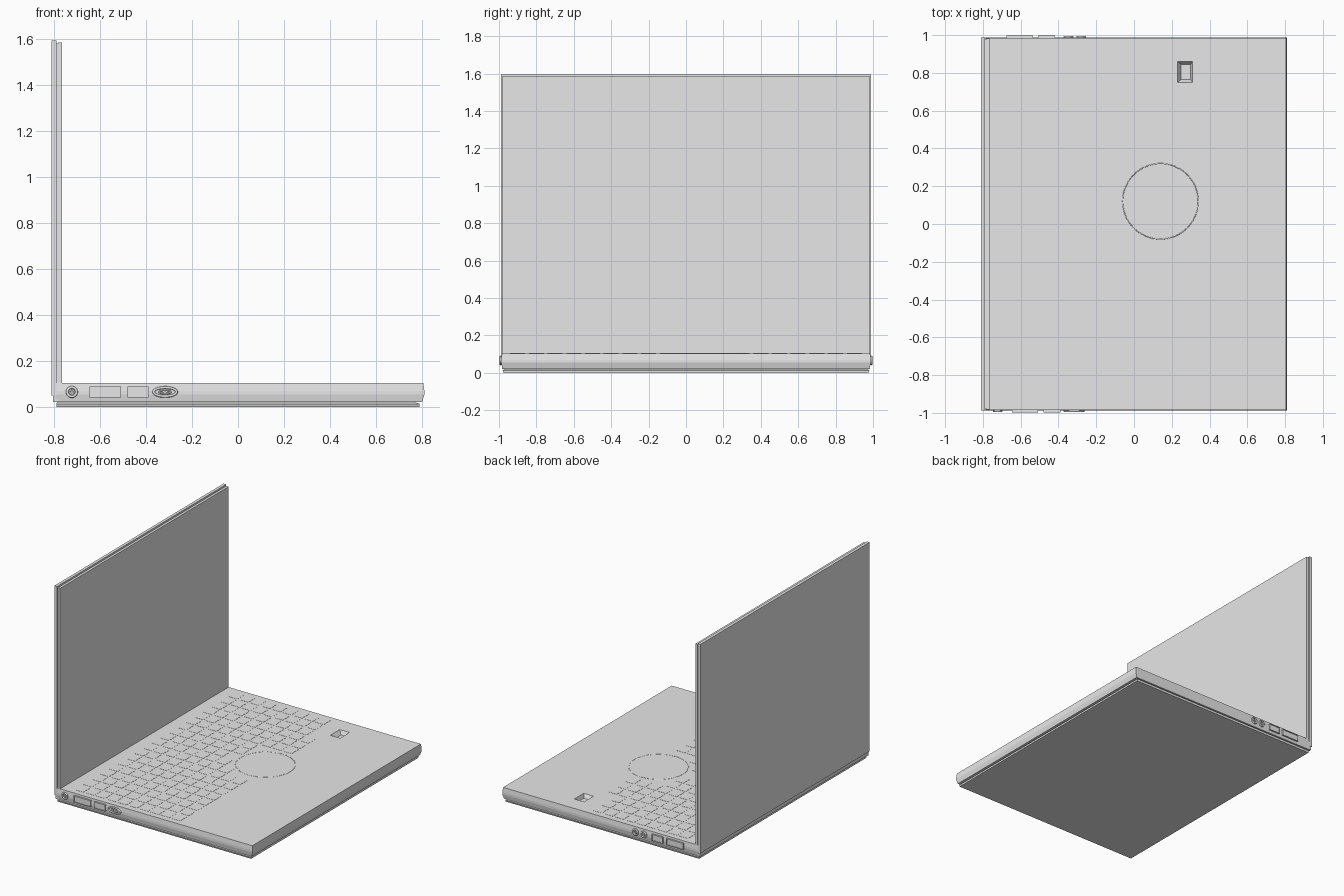
import bpy, bmesh, math
from mathutils import Matrix

if "Cube" in bpy.data.objects:
    bpy.data.objects.remove(bpy.data.objects["Cube"])

grey = bpy.data.materials.new("plain_grey")
grey.diffuse_color = (0.8, 0.8, 0.8, 1)
grey.use_nodes = True
grey.node_tree.nodes["Principled BSDF"].inputs["Base Color"].default_value = grey.diffuse_color


def finish(name, bm, smooth=False):
    bmesh.ops.recalc_face_normals(bm, faces=bm.faces)
    me = bpy.data.meshes.new(name)
    bm.to_mesh(me)
    bm.free()
    me.materials.append(grey)
    ob = bpy.data.objects.new(name, me)
    bpy.context.collection.objects.link(ob)
    if smooth:
        for p in me.polygons:
            p.use_smooth = True
    return ob


def loft(name, rings):
    """Stack of rectangles (x0, x1, half_y, z, y_centre), skinned and capped."""
    bm = bmesh.new()
    loops = []
    for x0, x1, h, z, yc in rings:
        loops.append([bm.verts.new((x, y + yc, z))
                      for x, y in ((x0, -h), (x1, -h), (x1, h), (x0, h))])
    for a, b in zip(loops, loops[1:]):
        for i in range(4):
            j = (i + 1) % 4
            bm.faces.new((a[i], a[j], b[j], b[i]))
    bm.faces.new(loops[0])
    bm.faces.new(loops[-1])
    return finish(name, bm)


def add_box(bm, x0, x1, y0, y1, z0, z1):
    m = Matrix.Translation(((x0 + x1) / 2, (y0 + y1) / 2, (z0 + z1) / 2))
    m = m @ Matrix.Diagonal((x1 - x0, y1 - y0, z1 - z0, 1))
    bmesh.ops.create_cube(bm, size=1, matrix=m)


def box(name, *dims):
    bm = bmesh.new()
    add_box(bm, *dims)
    return finish(name, bm)


def ring(name, centre, rx, ry, tube, rot=Matrix(), segs=40, sides=8):
    """Elliptical torus lying in its local xy plane."""
    bm = bmesh.new()
    m = Matrix.Translation(centre) @ rot
    grid = []
    for i in range(segs):
        a = 2 * math.pi * i / segs
        row = []
        for k in range(sides):
            b = 2 * math.pi * k / sides
            t = tube * math.cos(b)
            v = bm.verts.new(((rx + t) * math.cos(a), (ry + t) * math.sin(a),
                              tube * math.sin(b)))
            v.co = m @ v.co
            row.append(v)
        grid.append(row)
    for i in range(segs):
        for k in range(sides):
            n, l = (i + 1) % segs, (k + 1) % sides
            bm.faces.new((grid[i][k], grid[n][k], grid[n][l], grid[i][l]))
    return finish(name, bm, True)


# Base: foot plate and main body with slightly bulged sides
loft("bottom_plate", [(-0.79, 0.79, 0.975, 0.0, 0), (-0.79, 0.79, 0.98, 0.014, 0),
                      (-0.785, 0.76, 0.965, 0.025, 0)])
body = loft("base_body", [(-0.79, 0.80, 0.982, 0.022, 0), (-0.795, 0.81, 0.988, 0.055, 0),
                          (-0.795, 0.81, 0.988, 0.07, 0), (-0.79, 0.806, 0.984, 0.104, 0)])

# Small sloped recess in the palm rest
cutter = loft("recess_cutter", [(0.25, 0.30, 0.04, 0.075, 0.805),
                                (0.23, 0.31, 0.055, 0.104, 0.805),
                                (0.23, 0.31, 0.055, 0.13, 0.805)])
cutter.hide_render = True
cutter.hide_viewport = True
cut = body.modifiers.new("recess", 'BOOLEAN')
cut.object = cutter
cut.operation = 'DIFFERENCE'
cut.solver = 'EXACT'

# Nearly flush keys, leaving room for the round pad
PAD = (0.14, 0.12)
bm = bmesh.new()
for r in range(10):
    x = -0.64 + r * 0.088
    for c in range(19):
        y = -0.9 + c * 0.1
        if math.hypot(x - PAD[0], y - PAD[1]) > 0.26 and not (x > 0.1 and y > 0.7):
            add_box(bm, x - 0.034, x + 0.034, y - 0.04, y + 0.04, 0.1, 0.1052)
finish("keys", bm)
ring("round_pad_rim", (PAD[0], PAD[1], 0.1025), 0.2, 0.2, 0.003, segs=64)

# Lid: outer shell, groove core and screen panel
box("lid_shell", -0.81, -0.788, -0.988, 0.988, 0.05, 1.594)
box("lid_core", -0.79, -0.78, -0.978, 0.978, 0.06, 1.58)
box("screen_panel", -0.783, -0.765, -0.983, 0.983, 0.104, 1.585)
box("hinge_strip", -0.804, -0.78, -0.984, 0.984, 0.022, 0.06)

# Side ports
STAND = Matrix.Rotation(math.pi / 2, 4, 'X')
Z = 0.066


def round_port(name, x, side, rx, rz):
    y = side * 0.99
    ring(name + "_rim", (x, y, Z), rx, rz, 0.006, STAND)
    ring(name + "_inner", (x, y, Z), rx * 0.5, rz * 0.4, 0.004, STAND)


def slot_port(name, x, side, w):
    y0, y1 = sorted((side * 0.97, side * 0.994))
    box(name, x - w / 2, x + w / 2, y0, y1, Z - 0.023, Z + 0.023)
    bm = bmesh.new()                       # raised edge frame
    f0, f1 = sorted((side * 0.98, side * 0.998))
    h, t = 0.024, 0.004
    add_box(bm, x - w / 2, x + w / 2, f0, f1, Z + h - t, Z + h)
    add_box(bm, x - w / 2, x + w / 2, f0, f1, Z - h, Z - h + t)
    for s in (-1, 1):
        e = x + s * (w / 2 - t / 2)
        add_box(bm, e - t / 2, e + t / 2, f0, f1, Z - h, Z + h)
    finish(name + "_frame", bm)


round_port("power_port", -0.722, -1, 0.02, 0.02)
slot_port("wide_port_near", -0.577, -1, 0.137)
slot_port("narrow_port_near", -0.435, -1, 0.09)
round_port("oval_port", -0.317, -1, 0.05, 0.019)
slot_port("wide_port_far", -0.605, 1, 0.14)
slot_port("narrow_port_far", -0.463, 1, 0.09)
round_port("audio_port_a", -0.347, 1, 0.02, 0.02)
round_port("audio_port_b", -0.28, 1, 0.02, 0.02)
